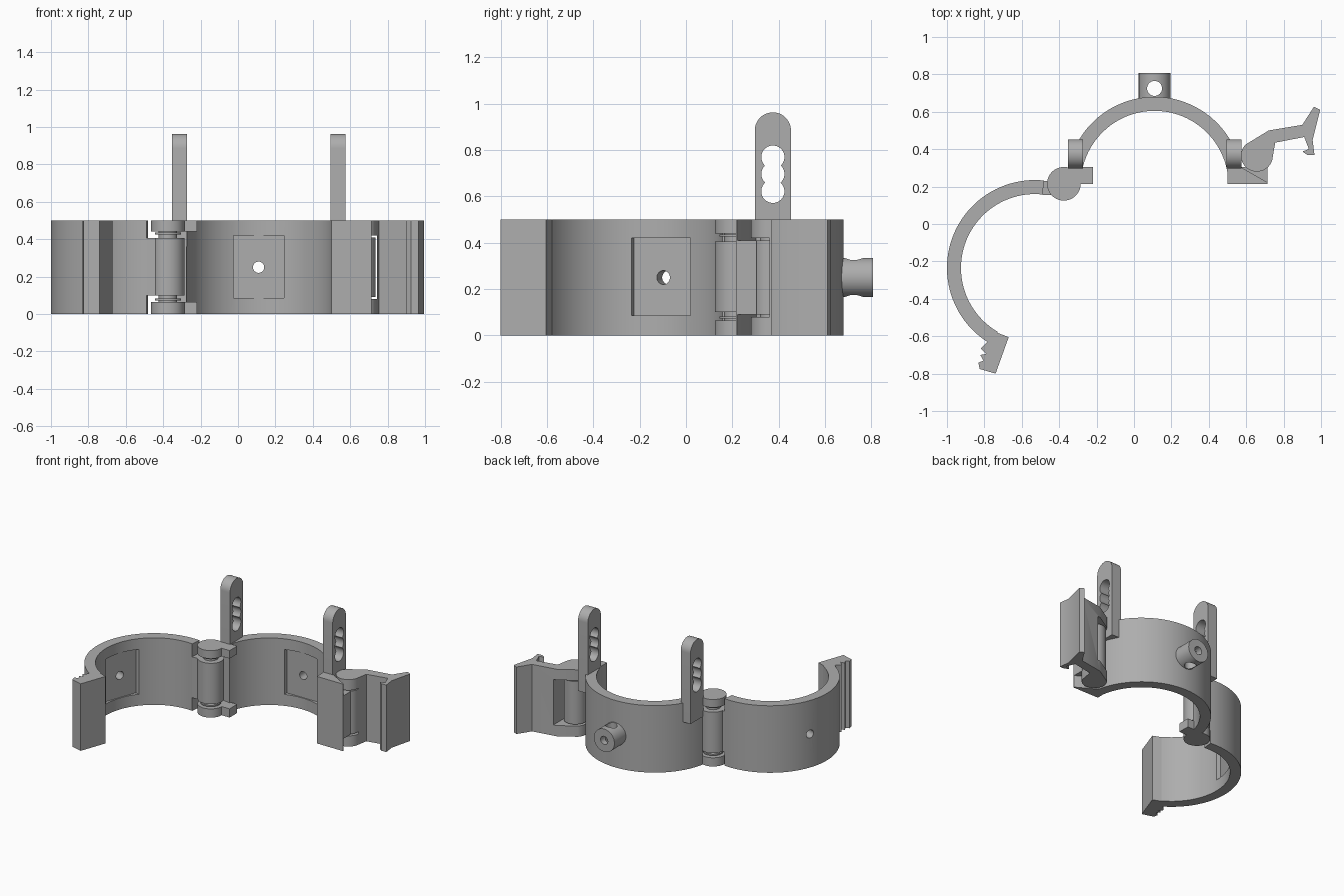
import bpy, bmesh
from math import sin, cos, radians, pi
from mathutils import Matrix, Vector

if "Cube" in bpy.data.objects:
    bpy.data.objects.remove(bpy.data.objects["Cube"])

grey = bpy.data.materials.new("plain_grey")
grey.use_nodes = True
COLOUR = (0.42, 0.42, 0.42, 1)
grey.diffuse_color = COLOUR
grey.node_tree.nodes["Principled BSDF"].inputs["Base Color"].default_value = COLOUR

H = 0.5            # clamp height
RO, RI = 0.47, 0.395
C1 = (0.11, 0.21)  # centre of fixed half
C2 = (-0.53, -0.235)  # centre of swinging half
HINGE = (-0.375, 0.215)
LATCH = (0.657, 0.365)


def arc(c, r, a0, a1, n=48):
    """Points along an arc, angles in degrees."""
    return [(c[0] + r * cos(radians(a0 + (a1 - a0) * i / n)),
             c[1] + r * sin(radians(a0 + (a1 - a0) * i / n))) for i in range(n + 1)]


def prism(name, pts, lo, hi, axis="z"):
    """Extrude an outline along z, or a (y, z) outline along x, or an (x, z) outline along y."""
    place = {"z": lambda u, v, w: (u, v, w),
             "x": lambda u, v, w: (w, u, v),
             "y": lambda u, v, w: (u, w, v)}[axis]
    bm = bmesh.new()
    face = bm.faces.new([bm.verts.new(place(u, v, lo)) for u, v in pts])
    ext = bmesh.ops.extrude_face_region(bm, geom=[face])
    top = [g for g in ext["geom"] if isinstance(g, bmesh.types.BMVert)]
    bmesh.ops.translate(bm, verts=top, vec=Vector(place(0, 0, hi - lo)))
    bmesh.ops.recalc_face_normals(bm, faces=bm.faces)
    mesh = bpy.data.meshes.new(name)
    bm.to_mesh(mesh)
    bm.free()
    mesh.materials.append(grey)
    ob = bpy.data.objects.new(name, mesh)
    bpy.context.collection.objects.link(ob)
    return ob


def disc(name, c, r, lo, hi, axis="z", n=40):
    return prism(name, arc(c, r, 0, 360 - 360 / n, n - 1), lo, hi, axis)


def box(name, x0, x1, y0, y1, z0, z1):
    return prism(name, [(x0, y0), (x1, y0), (x1, y1), (x0, y1)], z0, z1)


def cut(ob, cutter, op="DIFFERENCE"):
    """Apply a boolean and discard the helper."""
    cutter.hide_render = True
    mod = ob.modifiers.new("cut", "BOOLEAN")
    mod.operation, mod.solver, mod.object = op, "EXACT", cutter
    bpy.context.view_layer.objects.active = ob
    bpy.ops.object.modifier_apply(modifier=mod.name)
    bpy.data.objects.remove(cutter)


def radial(ob, c, angle):
    """Turn a helper built along +y at the origin to face an angle around c."""
    ob.data.transform(Matrix.Translation((c[0], c[1], 0)) @ Matrix.Rotation(radians(angle - 90), 4, "Z"))
    return ob


def half_ring(name, c, a0, a1, pad_angle):
    """Half of the clamp, with a shallow pad recess and a screw hole."""
    ring = prism(name, arc(c, RO, a0, a1) + arc(c, RI, a1, a0), 0, H)
    cut(ring, radial(box("pad_cutter", -0.135, 0.135, 0.2, 0.402, 0.085, 0.42), c, pad_angle))
    cut(ring, radial(disc("hole_cutter", (0, 0.25), 0.03, 0.2, 0.7, "y"), c, pad_angle))
    return ring


# Two halves of the clamp
half_ring("fixed_half", C1, 2, 168, 90)
swing = half_ring("swinging_half", C2, 84, 240, 160)

# Hook at the free end of the swinging half
prism("catch_hook", [(-0.67, -0.605), (-0.74, -0.80), (-0.825, -0.775), (-0.832, -0.742),
                     (-0.805, -0.73), (-0.822, -0.70), (-0.79, -0.695), (-0.82, -0.665),
                     (-0.785, -0.63), (-0.76, -0.57)], 0, H)

# Hinge: barrel on the swinging half, end caps and lugs on the fixed half
disc("hinge_barrel", HINGE, 0.09, 0.1, 0.405)
box("hinge_web", -0.49, -0.40, 0.155, 0.23, 0.1, 0.405)
disc("hinge_pin", HINGE, 0.05, 0.01, 0.49)
for label, z0, z1, collar in (("lower", 0, 0.065, 0.072), ("upper", 0.44, H, 0.426)):
    disc(label + "_hinge_cap", HINGE, 0.09, z0, z1)
    disc(label + "_hinge_collar", HINGE, 0.07, collar, collar + 0.01)
    box(label + "_hinge_lug", HINGE[0] + 0.03, -0.22, 0.215, 0.305, z0, z1)

# Latch mount: wedge over the full height, with the pin carrier in the middle
prism("latch_wedge", [(0.5, 0.215), (0.715, 0.215), (0.715, 0.222), (0.57, 0.305), (0.5, 0.305)], 0, H)
box("latch_carrier", 0.51, 0.715, 0.215, 0.305, 0.09, 0.41)
disc("latch_barrel", LATCH, 0.078, 0.09, 0.41)
disc("latch_pin", LATCH, 0.045, 0.01, 0.49)

# Latch lever with a window around the pin
lever = prism("latch_lever", arc(LATCH, 0.085, 135, 345, 28) +
              [(0.755, 0.435), (0.91, 0.465), (0.935, 0.40), (0.90, 0.388), (0.925, 0.37),
               (0.965, 0.37), (0.955, 0.45), (0.995, 0.61), (0.962, 0.627), (0.90, 0.53),
               (0.72, 0.5)], 0, H)
cut(lever, box("window_cutter", 0.5, 0.742, 0.2, 0.6, 0.08, 0.42))

# Upright posts with a stepped slot, mirrored about the fixed half
for label, side in (("left", 1), ("right", -1)):
    x = C1[0] + side * 0.424
    post = prism(label + "_post", [(0.297, 0.36), (0.453, 0.36)] + arc((0.375, 0.885), 0.078, 0, 180, 24),
                 x - 0.04, x + 0.04, "x")
    for z in (0.622, 0.697, 0.77):
        cut(post, disc("slot_cutter", (0.375, z), 0.05, x - 0.1, x + 0.1, "x"))

# Cross-drilled knob behind the fixed half
knob = disc("rear_knob", (C1[0], 0.25), 0.085, 0.665, 0.808, "y", 48)
cut(knob, disc("bore_cutter", (C1[0], 0.25), 0.03, 0.6, 0.9, "y"))
cut(knob, disc("cross_cutter", (C1[0], 0.725), 0.04, 0, H))

# Smooth shading on curved sides
bpy.ops.object.select_all(action="DESELECT")
for ob in bpy.context.collection.objects:
    if ob.type == "MESH" and grey.name in ob.data.materials:
        ob.select_set(True)
        bpy.context.view_layer.objects.active = ob
bpy.ops.object.shade_smooth_by_angle(angle=radians(30))
